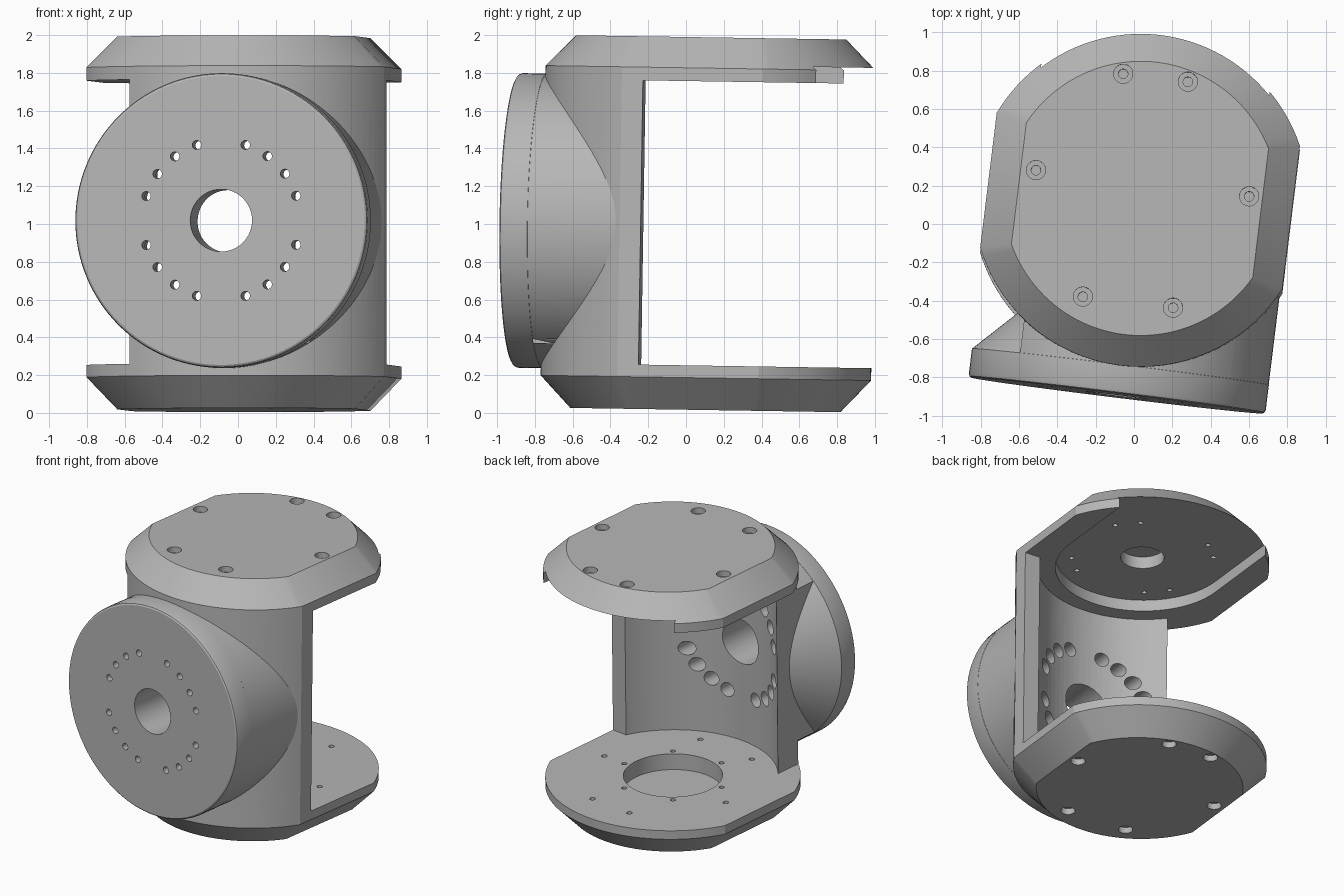
import bpy, bmesh
from math import pi, cos, sin, acos, radians
from mathutils import Matrix, Vector

cube = bpy.data.objects.get("Cube")
if cube:
    bpy.data.objects.remove(cube, do_unlink=True)

grey = bpy.data.materials.new("machined_grey")
grey.use_nodes = True
GREY = (0.47, 0.47, 0.47, 1)
grey.diffuse_color = GREY
grey.node_tree.nodes["Principled BSDF"].inputs["Base Color"].default_value = GREY

RADIUS, FLAT_L, FLAT_R = 0.875, 0.80, 0.79   # plate outline
INSET = 0.16                                 # plate chamfer
HUB_Z, HUB_R = 1.003, 0.78
FLOOR, CEILING = 0.25, 1.755                 # inner faces of the plates
WALL_END = -0.527
HUB_AXIS = Matrix.Translation((0, 0, HUB_Z)) @ Matrix.Rotation(pi / 2, 4, 'X')


def circle(r, z, x=0, y=0, n=96):
    return [(x + r * cos(2 * pi * i / n), y + r * sin(2 * pi * i / n), z) for i in range(n)]


def outline(z, inset=0.0, n=44):
    """Circle with a flat on the left and on the right."""
    r = RADIUS - inset
    a, b = acos((FLAT_R - inset) / r), acos((FLAT_L - inset) / r)
    pts = []
    for start, end in ((a, pi - b), (pi + b, 2 * pi - a)):
        for i in range(n + 1):
            t = start + (end - start) * i / n
            pts.append((r * cos(t), r * sin(t), z))
    return pts


def loft(name, shells, matrix=Matrix()):
    """Object made of closed shells, each a stack of matching rings."""
    bm = bmesh.new()
    for rings in shells:
        loops = [[bm.verts.new(matrix @ Vector(p)) for p in ring] for ring in rings]
        n = len(loops[0])
        for low, high in zip(loops, loops[1:]):
            for i in range(n):
                j = (i + 1) % n
                bm.faces.new((low[i], low[j], high[j], high[i]))
        bm.faces.new(loops[0][::-1])
        bm.faces.new(loops[-1])
    bmesh.ops.recalc_face_normals(bm, faces=bm.faces)
    mesh = bpy.data.meshes.new(name)
    bm.to_mesh(mesh)
    bm.free()
    ob = bpy.data.objects.new(name, mesh)
    bpy.context.scene.collection.objects.link(ob)
    return ob


def box(name, x0, x1, y0, y1, z0, z1):
    return loft(name, [[[(x0, y0, z), (x1, y0, z), (x1, y1, z), (x0, y1, z)] for z in (z0, z1)]])


def drill(r, z0, z1, points, n=24):
    """Shells for a set of equal round holes."""
    return [[circle(r, z, x, y, n) for z in (z0, z1)] for x, y in points]


def combine(ob, other, operation='DIFFERENCE'):
    mod = ob.modifiers.new("combine", 'BOOLEAN')
    mod.operation, mod.solver, mod.object = operation, 'EXACT', other
    bpy.ops.object.select_all(action='DESELECT')
    bpy.context.view_layer.objects.active = ob
    ob.select_set(True)
    bpy.ops.object.modifier_apply(modifier=mod.name)
    bpy.data.objects.remove(other, do_unlink=True)


def polar(r, degrees):
    return [(r * cos(radians(d)), r * sin(radians(d))) for d in degrees]


# Screw positions shared by both plates
screws = [(s * x, y) for s in (-1, 1) for x, y in ((0.17, 0.634), (0.56, 0.08), (0.237, -0.545))]

# Lower plate with bearing pocket
lower = loft("lower_plate", [[outline(0.015, INSET), outline(0.185), outline(FLOOR)]])
combine(lower, loft("pocket", [[circle(0.34, 0.13), circle(0.34, 0.4)]]))
small = drill(0.018, 0.15, 0.4, polar(0.385, range(12, 360, 60)))
combine(lower, loft("bores", small + drill(0.02, -0.1, 0.4, screws)))
combine(lower, loft("counterbores", drill(0.05, -0.1, 0.06, screws)))

# Upper plate with a U-shaped recess open to the back
upper = loft("upper_plate", [[outline(CEILING), outline(1.825), outline(1.988, INSET)]])
u_shape = polar(0.6, [180 + 3.75 * i for i in range(49)]) + [(0.6, 1.2), (-0.6, 1.2)]
combine(upper, loft("recess", [[[(x, y, z) for x, y in u_shape] for z in (1.5, 1.84)]]))
pairs = [q + s for q in (45, 135, 225, 315) for s in (-10.5, 10.5)]
combine(upper, loft("under_holes", [[circle(0.15, 1.6), circle(0.15, 1.93)]]
                    + drill(0.018, 1.6, 1.9, polar(0.49, pairs))))
combine(upper, loft("bores", drill(0.025, 1.88, 2.2, screws)))
combine(upper, loft("counterbores", drill(0.05, 1.945, 2.2, screws)))

# Curved wall between the plates
body = loft("wall_and_hub", [[outline(FLOOR), outline(CEILING)]])
combine(body, box("keep", WALL_END, 2, -2, -0.264, 0, 2), 'INTERSECT')

# Front hub: full disc with a tapered back, carried on into the wall
barrel = loft("barrel", [[circle(HUB_R - 0.001, d, n=128) for d in (0.38, 0.92)]], HUB_AXIS)
combine(barrel, box("side_cut", -2, WALL_END, -2, 1, -1, 3))
profile = ((0.5, 0.59), (HUB_R, 0.87), (HUB_R, 1.0), (0.775, 1.014), (0.765, 1.02))
disc = loft("disc", [[circle(r, d, n=128) for r, d in profile]], HUB_AXIS)
combine(body, barrel, 'UNION')
combine(body, disc, 'UNION')
combine(body, loft("hollow", [[circle(0.72, -0.5), circle(0.72, 2.5)]]))

# Hub centre hole and bolt circle, counterbored from inside
bolts = polar(0.42, [q + a for q in range(0, 360, 90) for a in (18, 36, 54, 72)])
combine(body, loft("bores", [[circle(0.165, d, n=48) for d in (0.2, 1.2)]]
                   + drill(0.024, 0.2, 1.2, bolts), HUB_AXIS))
combine(body, loft("counterbores", drill(0.052, 0.2, 0.88, bolts), HUB_AXIS))

# Shared pose, colour and shading
pose = (Matrix.Translation((0.035, 0.118, 1)) @ Matrix.Rotation(radians(-0.9), 4, 'X')
        @ Matrix.Rotation(radians(-7), 4, 'Z') @ Matrix.Translation((0, 0, -1)))
bpy.ops.object.select_all(action='DESELECT')
for part in (lower, upper, body):
    part.data.materials.clear()
    part.data.materials.append(grey)
    part.data.polygons.foreach_set("material_index", [0] * len(part.data.polygons))
    part.matrix_world = pose
    part.select_set(True)
bpy.context.view_layer.objects.active = body
bpy.ops.object.shade_smooth_by_angle(angle=radians(25))
